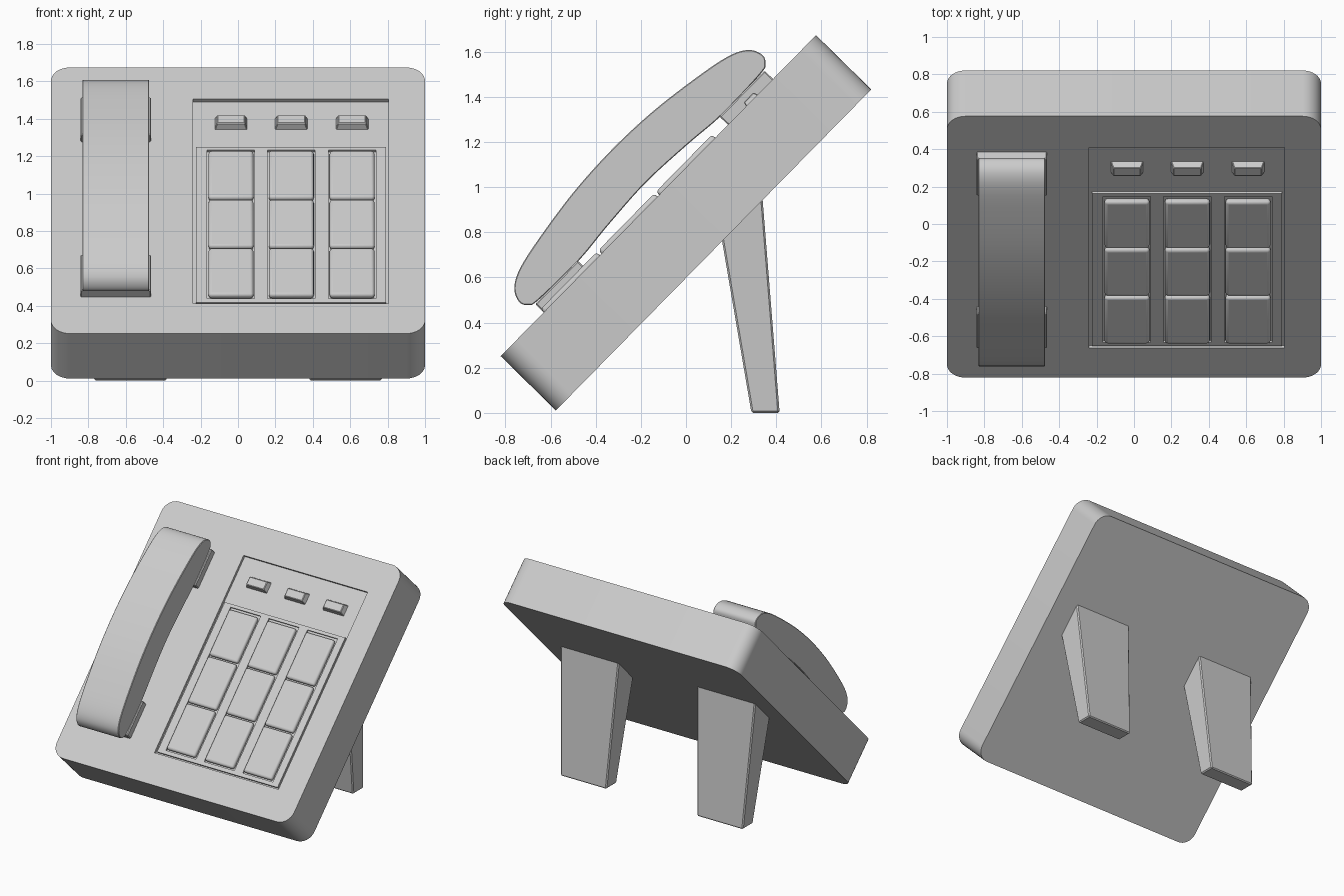
import bpy, bmesh, math
from mathutils import Matrix, Vector

if "Cube" in bpy.data.objects:
    bpy.data.objects.remove(bpy.data.objects["Cube"])

# Local frame: origin in the middle of the sloping face, local y up the slope, local z outwards
TILT = Matrix.Translation((0, -0.1225, 0.9625)) @ Matrix.Rotation(math.radians(45.5), 4, 'X')


def loft(name, a, b, mat=TILT, bevel=0, segs=2):
    """Solid between two matching loops of points."""
    bm = bmesh.new()
    va = [bm.verts.new(p) for p in a]
    vb = [bm.verts.new(p) for p in b]
    n = len(va)
    bm.faces.new(va)
    bm.faces.new(vb)
    for i in range(n):
        j = (i + 1) % n
        bm.faces.new((va[i], va[j], vb[j], vb[i]))
    if mat:
        bm.transform(mat)
    bmesh.ops.recalc_face_normals(bm, faces=bm.faces)
    me = bpy.data.meshes.new(name)
    bm.to_mesh(me)
    bm.free()
    ob = bpy.data.objects.new(name, me)
    bpy.context.collection.objects.link(ob)
    if bevel:
        m = ob.modifiers.new("bevel", 'BEVEL')
        m.width, m.segments = bevel, segs
    return ob


def rect(x0, x1, y0, y1, z, r=0.0, n=8):
    """Rectangle loop, with rounded corners if r is given."""
    if not r:
        return [(x0, y0, z), (x1, y0, z), (x1, y1, z), (x0, y1, z)]
    pts = []
    for k, (cx, cy) in enumerate([(x1 - r, y1 - r), (x0 + r, y1 - r), (x0 + r, y0 + r), (x1 - r, y0 + r)]):
        for i in range(n + 1):
            t = math.pi / 2 * (k + i / n)
            pts.append((cx + r * math.cos(t), cy + r * math.sin(t), z))
    return pts


def block(name, x0, x1, y0, y1, z0, z1, r=0.0, **kw):
    return loft(name, rect(x0, x1, y0, y1, z0, r), rect(x0, x1, y0, y1, z1, r), **kw)


def cut(ob, cutter):
    m = ob.modifiers.new("cut", 'BOOLEAN')
    m.operation, m.object, m.solver = 'DIFFERENCE', cutter, 'EXACT'
    cutter.hide_render = True
    cutter.hide_set(True)


def smooth(ob):
    bpy.ops.object.select_all(action='DESELECT')
    ob.select_set(True)
    bpy.context.view_layer.objects.active = ob
    bpy.ops.object.shade_smooth_by_angle(angle=math.radians(35))


# Body with a shallow recess for the controls
body = block("body", -1, 1, -0.997, 0.997, -0.343, 0, r=0.1)
cut(body, block("recess_cutter", -0.24, 0.805, -0.772, 0.76, -0.02, 0.1))
smooth(body)

# Keypad plate with three column slots, and the keys in them
plate = block("keypad_plate", -0.225, 0.79, -0.76, 0.403, -0.0205, -0.003)
columns = [-0.0375, 0.285, 0.61]
for cx in columns:
    cut(plate, block("slot_cutter", cx - 0.127, cx + 0.127, -0.732, 0.38, -0.016, 0.1))
    for y0 in (-0.725, -0.36, 0.005):
        smooth(block("key", cx - 0.12, cx + 0.12, y0, y0 + 0.355, -0.018, 0.02, bevel=0.016, segs=3))
    # Small function button above each column
    loft("function_button", rect(cx - 0.088, cx + 0.088, 0.55, 0.634, -0.021),
         rect(cx - 0.074, cx + 0.074, 0.56, 0.622, 0.02), bevel=0.004, segs=1)

# Cradle blocks under the handset ends
for name, y0, y1 in (("lower_cradle", -0.725, -0.455), ("upper_cradle", 0.44, 0.725)):
    block(name, -0.842, -0.465, y0, y1, -0.01, 0.053, bevel=0.006, segs=1)

# Handset: smooth arched side profile extruded across
half = [(0, .29), (.25, .279), (.5, .245), (.66, .211), (.74, .168), (.768, .11),
        (.75, .072), (.70, .055), (.45, .05), (.25, .067), (0, .08)]
ctrl = [Vector(p) for p in half + [(-y, z) for y, z in half[-2:0:-1]]]
profile, n = [], len(ctrl)
for i in range(n):
    p0, p1, p2, p3 = (ctrl[(i + k) % n] for k in (-1, 0, 1, 2))
    for s in range(6):
        t = s / 6
        profile.append(0.5 * (2 * p1 + (p2 - p0) * t + (2 * p0 - 5 * p1 + 4 * p2 - p3) * t * t
                              + (3 * p1 - p0 - 3 * p2 + p3) * t ** 3))
smooth(loft("handset", [(-0.832, p.x, p.y) for p in profile],
            [(-0.475, p.x, p.y) for p in profile], bevel=0.004, segs=1))

# Tapered rear legs, tops sunk into the sloping back
for name, cx in (("left_leg", -0.575), ("right_leg", 0.575)):
    foot = [(cx + sx * 0.193, y, 0) for sx, y in ((-1, 0.29), (1, 0.29), (1, 0.415), (-1, 0.415))]
    top = [(cx + sx * 0.247, y, z) for sx, y, z in
           ((-1, 0.15, 0.82), (1, 0.15, 0.82), (1, 0.336, 0.99), (-1, 0.336, 0.99))]
    loft(name, foot, top, mat=None, bevel=0.008, segs=1)
